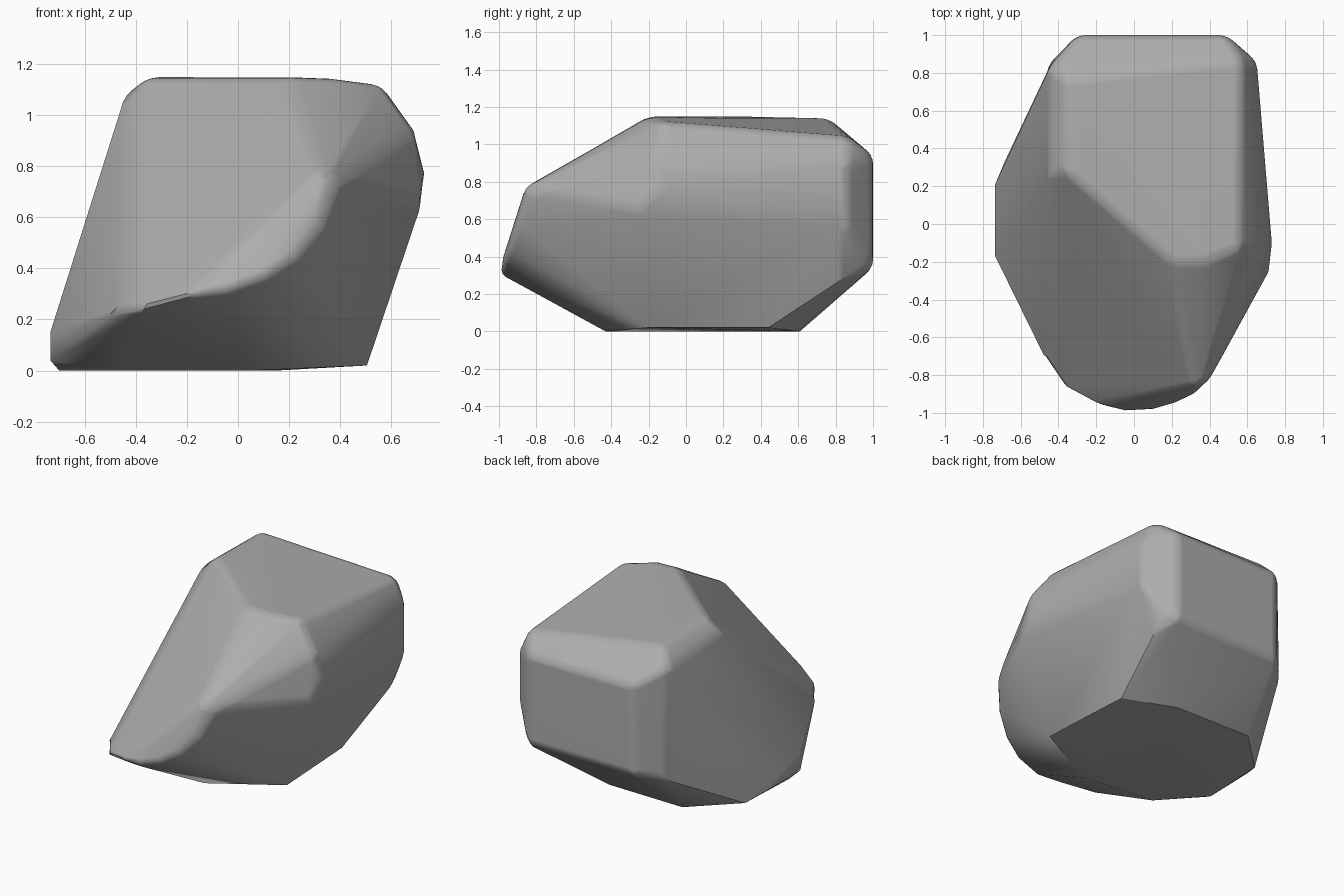
import bpy, bmesh, math

cube = bpy.data.objects.get("Cube")
if cube:
    bpy.data.objects.remove(cube)

# Single stone colour
stone = bpy.data.materials.new("stone_grey")
stone.use_nodes = True
grey = (0.42, 0.42, 0.42, 1)
stone.diffuse_color = grey
stone.node_tree.nodes["Principled BSDF"].inputs["Base Color"].default_value = grey

# Flat resting base
base = [(.505, -.2, .02), (.47, .44, .02), (.15, .6, 0), (-.4, .61, 0),
        (-.68, .34, 0), (-.7, -.1, 0), (-.46, -.37, 0), (.05, -.43, 0)]
# Top plateau
top = [(-.35, .27, 1.15), (.2, -.2, 1.15), (.37, -.2, 1.145), (.56, -.12, 1.12),
       (.57, .87, 1.04), (-.36, .76, 1.14)]
# Left flank, its foot and upper ridge
left = [(-.735, -.17, .04), (-.735, .21, .04), (-.735, -.17, .15), (-.735, .21, .15),
        (-.45, .27, 1.07), (-.45, .83, 1.04), (-.45, .85, .3)]
# Right flank bulge
right = [(.69, -.16, .94), (.732, -.13, .78), (.722, -.25, .66),
         (.65, .86, .88), (.65, .86, .55), (.55, .86, .3)]
# Back face
back = [(x, 1, z) for x in (-.3, .49) for z in (.34, .94)]
# Rounded lip of the sloping front
lip = [(-.46, -.73, .25), (-.36, -.88, .25), (-.2, -.965, .29), (-.05, -1, .31),
       (.1, -.99, .36), (.23, -.95, .44), (.33, -.9, .56), (.4, -.83, .75), (.32, -.86, .78)]

# Wrap all parts into one faceted boulder
bm = bmesh.new()
for p in base + top + left + right + back + lip:
    bm.verts.new(p)
hull = bmesh.ops.convex_hull(bm, input=bm.verts[:])
junk = {g for g in hull["geom_interior"] + hull["geom_unused"]
        if isinstance(g, bmesh.types.BMVert)}
bmesh.ops.delete(bm, geom=list(junk), context="VERTS")
bmesh.ops.dissolve_limit(bm, angle_limit=math.radians(4),
                         verts=bm.verts[:], edges=bm.edges[:])

# Soften the edges that stand clear of the base
edges = [e for e in bm.edges if min(v.co.z for v in e.verts) > .2
         and e.calc_face_angle(0) > math.radians(18)]
bmesh.ops.bevel(bm, geom=edges, offset=.04, offset_type="OFFSET", segments=3,
                profile=.5, affect="EDGES", clamp_overlap=True)
bmesh.ops.recalc_face_normals(bm, faces=bm.faces[:])

mesh = bpy.data.meshes.new("boulder")
bm.to_mesh(mesh)
bm.free()
boulder = bpy.data.objects.new("boulder", mesh)
bpy.context.collection.objects.link(boulder)
mesh.materials.append(stone)

bpy.ops.object.select_all(action="DESELECT")
boulder.select_set(True)
bpy.context.view_layer.objects.active = boulder
bpy.ops.object.shade_smooth_by_angle(angle=math.radians(30))
weighted = boulder.modifiers.new("even_shading", "WEIGHTED_NORMAL")
weighted.keep_sharp = True
